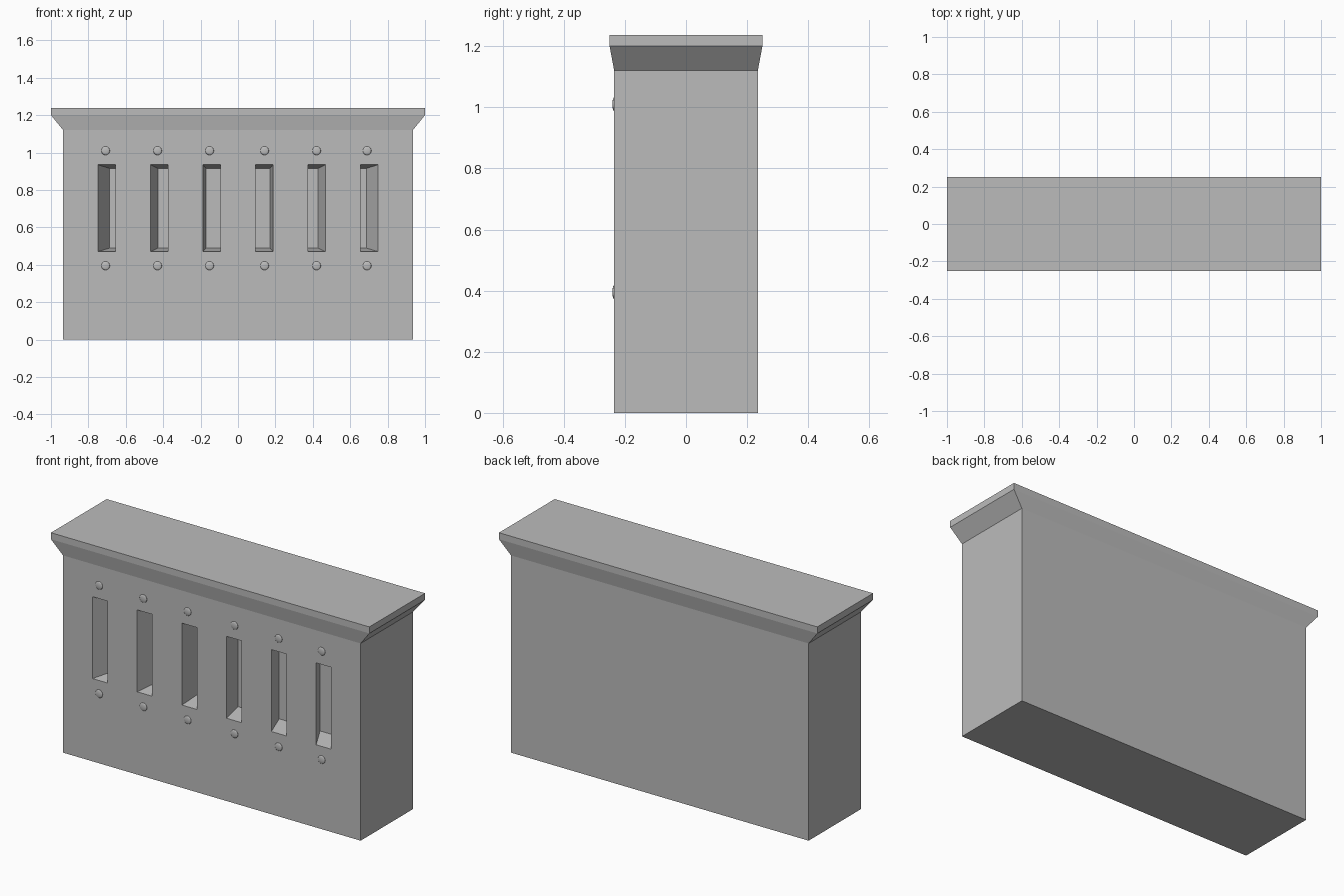
import bpy
import bmesh
from mathutils import Matrix

cube = bpy.data.objects.get("Cube")
if cube:
    bpy.data.objects.remove(cube, do_unlink=True)

stone = bpy.data.materials.new("grey stone")
stone.use_nodes = True
grey = (0.5, 0.5, 0.5, 1)
stone.diffuse_color = grey
stone.node_tree.nodes["Principled BSDF"].inputs["Base Color"].default_value = grey


def finish(name, bm):
    """Turn a bmesh into a named object with the stone material."""
    bmesh.ops.recalc_face_normals(bm, faces=bm.faces)
    mesh = bpy.data.meshes.new(name)
    bm.to_mesh(mesh)
    bm.free()
    mesh.materials.append(stone)
    obj = bpy.data.objects.new(name, mesh)
    bpy.context.collection.objects.link(obj)
    return obj


def loft(bm, rings, caps=True):
    """Bridge a list of four-corner rings."""
    loops = [[bm.verts.new(p) for p in ring] for ring in rings]
    for a, b in zip(loops, loops[1:]):
        for i in range(4):
            j = (i + 1) % 4
            bm.faces.new((a[i], a[j], b[j], b[i]))
    if caps:
        bm.faces.new(loops[0])
        bm.faces.new(loops[-1])


def level(hx, hy, z):
    return [(-hx, -hy, z), (hx, -hy, z), (hx, hy, z), (-hx, hy, z)]


WALL_X, WALL_Y, WALL_Z = 0.935, 0.235, 1.12
CAP_X, CAP_Y, CAP_Z, TOP = 1.0, 0.25, 1.2, 1.237
SLOT_X = [-0.7025 + 0.281 * i for i in range(6)]
SLOT_HALF, SLOT_LOW, SLOT_HIGH = 0.047, 0.47, 0.935
SLOT_DEPTH, SLOT_TAPER, SLOT_MID = 0.115, 0.915, 0.7

# Wall block
bm = bmesh.new()
loft(bm, [level(WALL_X, WALL_Y, 0), level(WALL_X, WALL_Y, WALL_Z)])
wall = finish("wall", bm)


# Slots whose inner ends all shrink towards the middle of the wall
def slot_ring(x, depth):
    s = 1 - (1 - SLOT_TAPER) * depth / SLOT_DEPTH
    x0, x1 = (x - SLOT_HALF) * s, (x + SLOT_HALF) * s
    z0, z1 = (SLOT_MID + (z - SLOT_MID) * s for z in (SLOT_LOW, SLOT_HIGH))
    y = depth - WALL_Y
    return [(x0, y, z0), (x1, y, z0), (x1, y, z1), (x0, y, z1)]


bm = bmesh.new()
for x in SLOT_X:
    loft(bm, [slot_ring(x, -0.02), slot_ring(x, SLOT_DEPTH)])
cutter = finish("slot_cutter", bm)
cutter.hide_render = True
cut = wall.modifiers.new("slots", "BOOLEAN")
cut.operation = "DIFFERENCE"
cut.solver = "EXACT"
cut.object = cutter
bpy.context.view_layer.objects.active = wall
bpy.ops.object.modifier_apply(modifier=cut.name)
bpy.data.objects.remove(cutter, do_unlink=True)

# Flared cornice and flat slab on top
bm = bmesh.new()
loft(bm, [level(WALL_X, WALL_Y, WALL_Z), level(CAP_X, CAP_Y, CAP_Z)], caps=False)
finish("cornice", bm)
bm = bmesh.new()
loft(bm, [level(CAP_X, CAP_Y, CAP_Z), level(CAP_X, CAP_Y, TOP)])
finish("top_slab", bm)

# Shallow round studs above and below each slot
bm = bmesh.new()
for x in (-0.708, -0.43, -0.152, 0.142, 0.42, 0.69):
    for z in (0.395, 1.01):
        place = Matrix.Translation((x, -WALL_Y, z)) @ Matrix.Diagonal((1, 0.25, 1, 1))
        bmesh.ops.create_uvsphere(bm, u_segments=16, v_segments=10, radius=0.023, matrix=place)
for f in bm.faces:
    f.smooth = True
finish("studs", bm)
